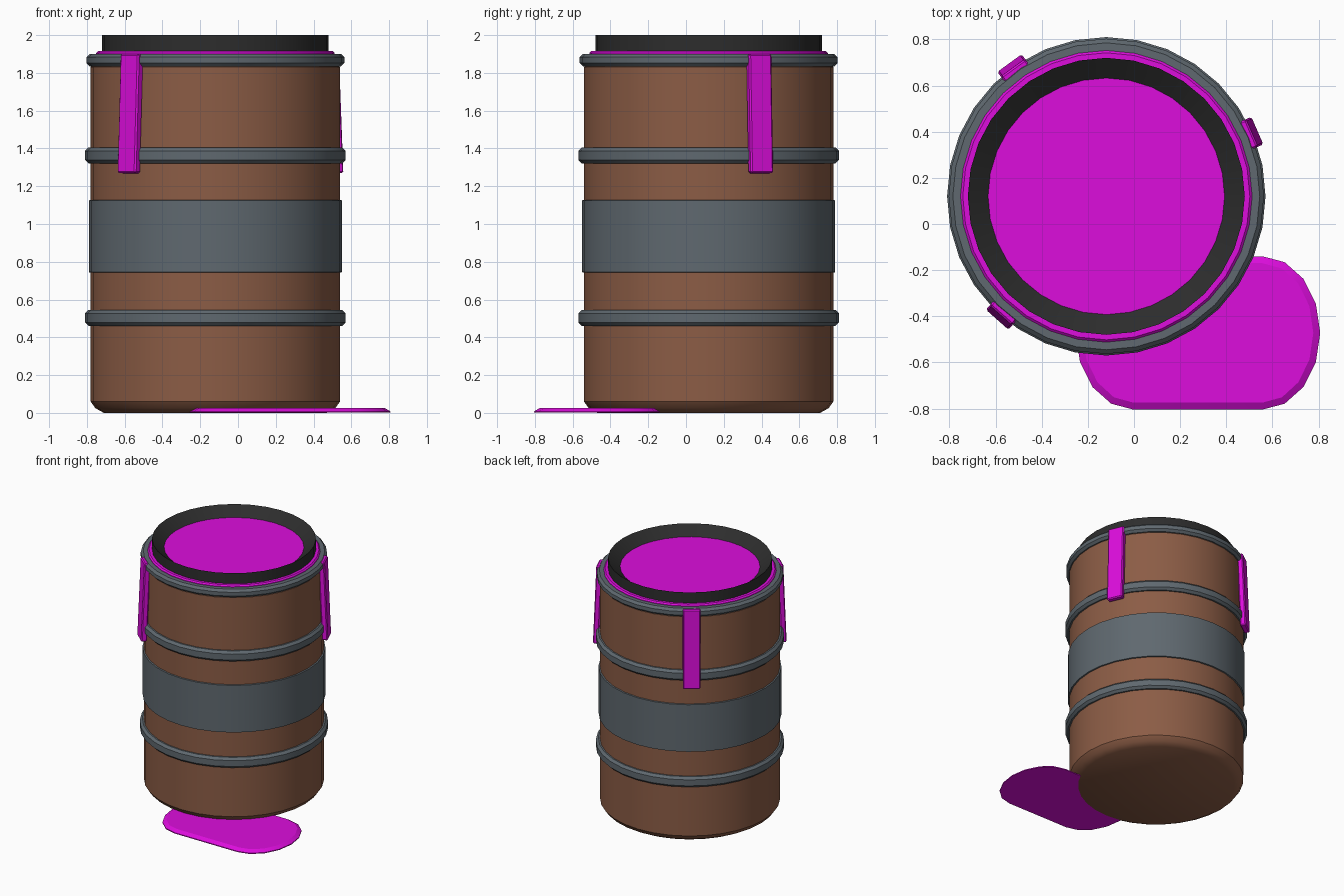
import bpy, bmesh, math
from mathutils import Matrix, Vector

if "Cube" in bpy.data.objects:
    bpy.data.objects.remove(bpy.data.objects["Cube"])

SIDES = 32
CENTRE = Vector((-0.12, 0.12, 0))


def material(name, rgb):
    m = bpy.data.materials.new(name)
    m.use_nodes = True
    col = (*rgb, 1)
    m.diffuse_color = col
    m.node_tree.nodes["Principled BSDF"].inputs["Base Color"].default_value = col
    return m


BROWN = material("rusty brown", (0.26, 0.108, 0.06))
GREY = material("steel grey", (0.115, 0.14, 0.16))
BLACK = material("dark rim", (0.026, 0.026, 0.026))
MAGENTA = material("magenta goo", (0.72, 0.004, 0.72))


def finish(name, bm, mat, smooth=True):
    bmesh.ops.recalc_face_normals(bm, faces=bm.faces)
    mesh = bpy.data.meshes.new(name)
    bm.to_mesh(mesh)
    bm.free()
    mesh.materials.append(mat)
    ob = bpy.data.objects.new(name, mesh)
    bpy.context.collection.objects.link(ob)
    if smooth:
        bpy.ops.object.select_all(action="DESELECT")
        ob.select_set(True)
        bpy.context.view_layer.objects.active = ob
        bpy.ops.object.shade_smooth_by_angle(angle=math.radians(30))
    return ob


def lathe(name, profile, mat, closed=False):
    """Turn a (radius, height) profile; closed makes a ring, otherwise ends are capped."""
    bm = bmesh.new()
    loops = []
    for r, z in profile:
        loops.append([bm.verts.new(CENTRE + Vector((r * math.cos(a), r * math.sin(a), z)))
                      for a in (math.tau * i / SIDES for i in range(SIDES))])
    pairs = list(zip(loops, loops[1:]))
    if closed:
        pairs.append((loops[-1], loops[0]))
    else:
        bm.faces.new(loops[0])
        bm.faces.new(loops[-1])
    for low, high in pairs:
        for i in range(SIDES):
            j = (i + 1) % SIDES
            bm.faces.new((low[i], low[j], high[j], high[i]))
    return finish(name, bm, mat)


def hoop(name, z, r, half):
    c = 0.018
    lathe(name, [(0.6, z - half), (r - c, z - half), (r, z - half + c),
                 (r, z + half - c), (r - c, z + half), (0.6, z + half)], GREY, True)


# Barrel body with chamfered ends
lathe("barrel_body", [(0.59, 0), (0.635, 0.025), (0.66, 0.06),
                      (0.66, 1.83), (0.62, 1.88)], BROWN)

# Steel hoops and the wide middle band
hoop("lower_hoop", 0.503, 0.69, 0.042)
hoop("upper_hoop", 1.363, 0.69, 0.042)
hoop("top_hoop", 1.868, 0.683, 0.033)
lathe("middle_band", [(0.65, 0.74), (0.67, 0.745), (0.67, 1.125), (0.65, 1.13)], GREY, True)

# Goo under the rim, funnel-shaped rim, goo surface
lathe("goo_collar", [(0.632, 1.86), (0.632, 1.905), (0.622, 1.915)], MAGENTA)
lathe("rim", [(0.6, 1.9), (0.6, 2.0), (0.51, 1.93), (0.51, 1.9)], BLACK, True)
lathe("goo_surface", [(0.515, 1.9), (0.515, 1.932)], MAGENTA)

# Drips leaning outward at the bottom
for name, angle in (("left_drip", 23.5), ("back_drip", 126), ("front_drip", 228.5)):
    bm = bmesh.new()
    bmesh.ops.create_cube(bm, size=1)
    bmesh.ops.scale(bm, vec=(0.045, 0.13, 0.63), verts=bm.verts)
    bmesh.ops.bevel(bm, geom=bm.edges[:], offset=0.008, segments=1, affect="EDGES")
    place = (Matrix.Translation(CENTRE) @ Matrix.Rotation(math.radians(angle), 4, "Z")
             @ Matrix.Translation((0.679, 0, 1.584)) @ Matrix.Rotation(math.radians(-2.3), 4, "Y"))
    bmesh.ops.transform(bm, matrix=place, verts=bm.verts)
    finish(name, bm, MAGENTA, smooth=False)

# Spilled puddle: a stretched round with a chamfered top edge
bm = bmesh.new()
rings = []
for inset, z in ((0, 0.001), (0, 0.008), (0.03, 0.026)):
    ring = []
    for side, start in ((1, -90), (-1, 90)):
        for k in range(9):
            a = math.radians(start + 22.5 * k)
            ring.append(bm.verts.new((0.277 + side * 0.28 + (0.25 - inset) * math.cos(a),
                                      -0.472 + (0.332 - inset) * math.sin(a), z)))
    rings.append(ring)
bm.faces.new(rings[0])
bm.faces.new(rings[-1])
for low, high in zip(rings, rings[1:]):
    for i in range(len(low)):
        j = (i + 1) % len(low)
        bm.faces.new((low[i], low[j], high[j], high[i]))
finish("puddle", bm, MAGENTA)
